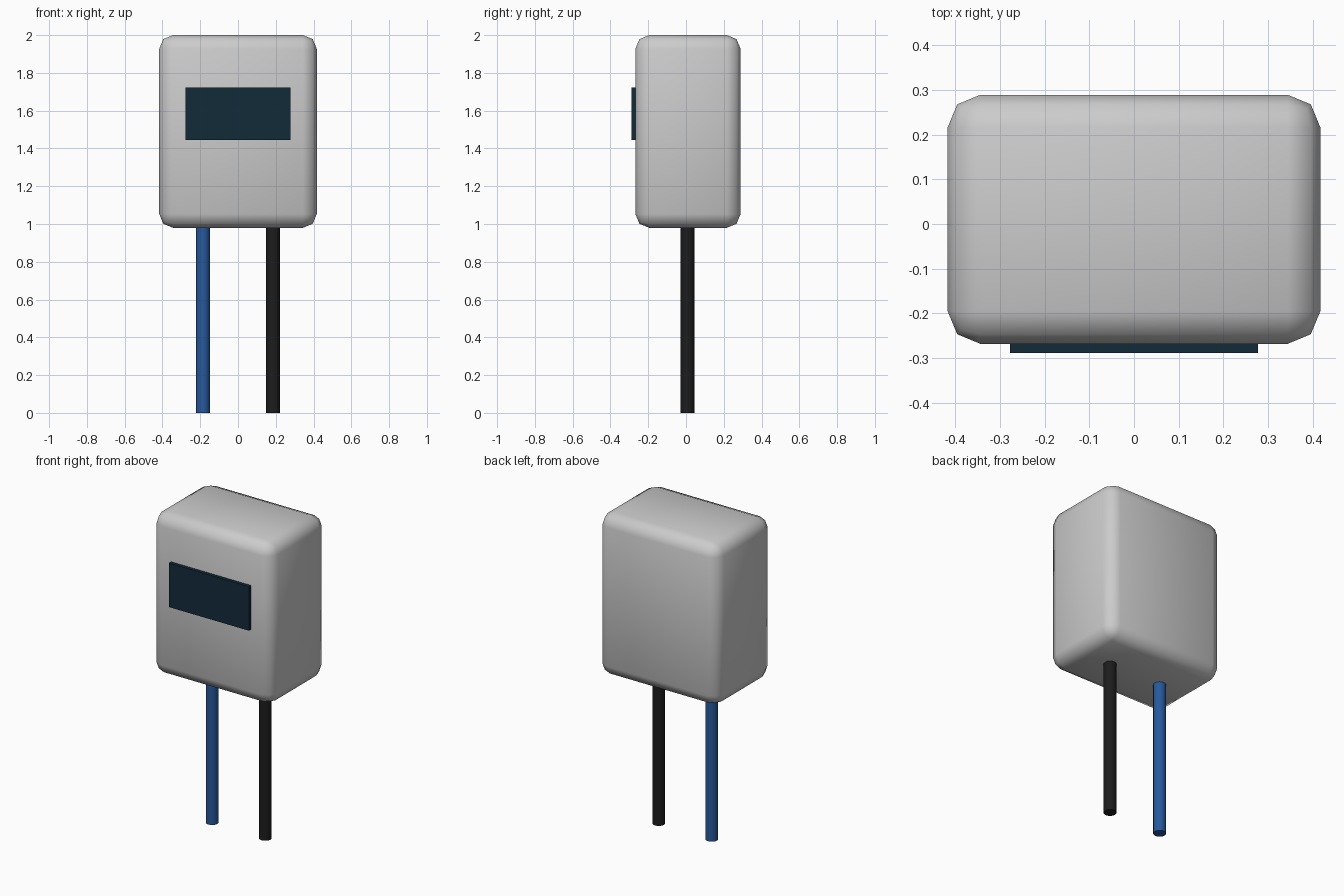
import bpy
from math import radians

if "Cube" in bpy.data.objects:
    bpy.data.objects.remove(bpy.data.objects["Cube"])


def paint(obj, name, rgb):
    mat = bpy.data.materials.new(name)
    mat.diffuse_color = (*rgb, 1)
    mat.use_nodes = True
    mat.node_tree.nodes["Principled BSDF"].inputs["Base Color"].default_value = mat.diffuse_color
    obj.data.materials.append(mat)


def box(name, size, centre):
    bpy.ops.mesh.primitive_cube_add(size=1, location=centre)
    obj = bpy.context.object
    obj.name = name
    obj.scale = size
    bpy.ops.object.transform_apply(location=False, rotation=False, scale=True)
    return obj


MID_Y = 0.0105

# Rounded housing
housing = box("housing", (0.834, 0.557, 1.02), (0, MID_Y, 1.49))
bevel = housing.modifiers.new("rounded_edges", "BEVEL")
bevel.width = 0.073
bevel.segments = 2
bpy.ops.object.modifier_apply(modifier=bevel.name)
bpy.ops.object.shade_smooth_by_angle(angle=radians(50))

# Display panel, partly sunk into the front
display = box("display_panel", (0.556, 0.042, 0.278), (0, -0.268, 1.584))
paint(display, "dark_navy", (0.006, 0.024, 0.042))

# Two leads hanging from the underside
for name, x, rgb in (("blue_lead", -0.185, (0.02, 0.10, 0.33)),
                     ("black_lead", 0.185, (0.012, 0.012, 0.012))):
    bpy.ops.mesh.primitive_cylinder_add(vertices=16, radius=0.037, depth=1.0,
                                        location=(x, MID_Y - 0.003, 0.5))
    lead = bpy.context.object
    lead.name = name
    bpy.ops.object.shade_smooth_by_angle(angle=radians(40))
    paint(lead, name + "_colour", rgb)
